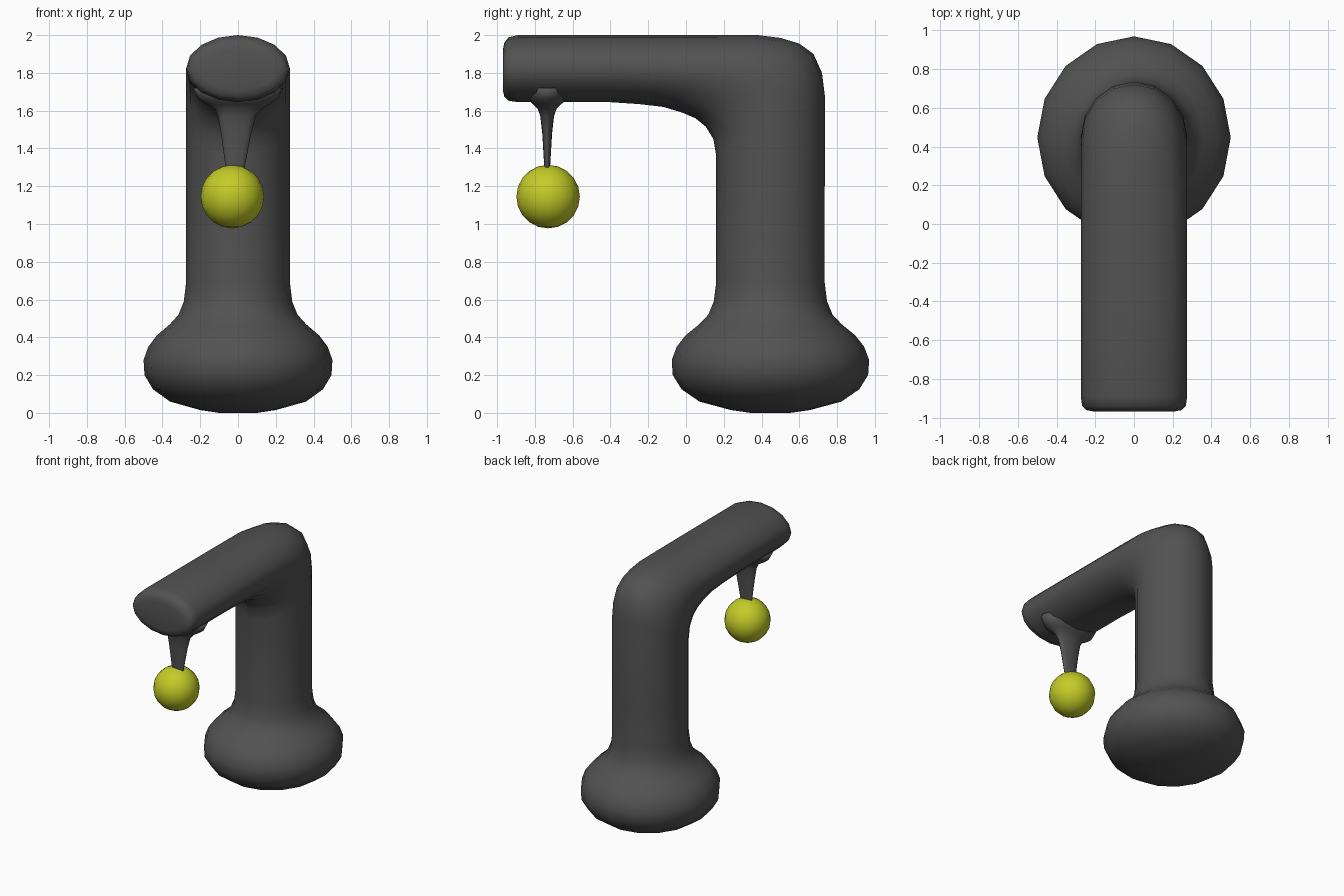
import bpy, bmesh, math
from mathutils import Vector

if "Cube" in bpy.data.objects:
    bpy.data.objects.remove(bpy.data.objects["Cube"])

SEG = 16


def material(name, rgb):
    m = bpy.data.materials.new(name)
    m.diffuse_color = (*rgb, 1)
    m.use_nodes = True
    m.node_tree.nodes["Principled BSDF"].inputs["Base Color"].default_value = m.diffuse_color
    return m


def loft(name, rings, mat):
    """Skin elliptical rings given as (centre, half axis A, half axis B)."""
    bm = bmesh.new()
    loops = []
    for c, a, b in rings:
        loops.append([bm.verts.new(c + a * math.cos(t) + b * math.sin(t))
                      for t in (2 * math.pi * i / SEG for i in range(SEG))])
    for lo, hi in zip(loops, loops[1:]):
        for i in range(SEG):
            j = (i + 1) % SEG
            bm.faces.new((lo[i], lo[j], hi[j], hi[i]))
    bm.faces.new(loops[0])
    bm.faces.new(loops[-1])
    bmesh.ops.recalc_face_normals(bm, faces=bm.faces)
    for f in bm.faces:
        f.smooth = True
    me = bpy.data.meshes.new(name)
    bm.to_mesh(me)
    bm.free()
    me.materials.append(mat)
    ob = bpy.data.objects.new(name, me)
    bpy.context.collection.objects.link(ob)
    return ob


def span(outer, inner, half_width):
    """Ring running from an outer to an inner (y, z) point."""
    o, i = Vector((0, *outer)), Vector((0, *inner))
    return (o + i) / 2, (o - i) / 2, Vector((half_width, 0, 0))


dark = material("dark_grey", (0.085, 0.085, 0.085))
yellow = material("yellow", (0.55, 0.6, 0.02))

# Rounded foot and upright column: (radius, z)
profile = [(0.1, 0.0), (0.2, 0.015), (0.36, 0.06), (0.45, 0.125), (0.495, 0.2),
           (0.5, 0.28), (0.475, 0.35), (0.43, 0.41), (0.36, 0.47), (0.315, 0.52),
           (0.287, 0.59), (0.275, 0.69), (0.275, 1.0)]
rings = [span((0.447 + 1.045 * r, z), (0.447 - 1.045 * r, z), r) for r, z in profile]

# Elbow and horizontal arm: outer point, inner point, half width
W = 0.275
rings += [span(*s) for s in [
    ((0.735, 1.68), (0.16, 1.36), W),
    ((0.72, 1.80), (0.145, 1.45), W),
    ((0.675, 1.90), (0.105, 1.515), W),
    ((0.60, 1.955), (0.05, 1.56), W),
    ((0.50, 1.985), (-0.02, 1.59), W),
    ((0.38, 2.0), (-0.12, 1.62), W),
    ((0.15, 2.0), (-0.25, 1.635), W),
    ((-0.40, 2.0), (-0.40, 1.645), W),
    ((-0.89, 2.0), (-0.89, 1.645), W),
    ((-0.94, 1.988), (-0.94, 1.653), 0.268),
    ((-0.962, 1.96), (-0.962, 1.675), 0.245),
    ((-0.97, 1.92), (-0.97, 1.71), 0.2)]]
loft("lamp_body", rings, dark)

# Flared hanging stem: (centre x, half x, half y, z)
stem = [(-0.018, 0.045, 0.014, 1.25), (-0.015, 0.052, 0.016, 1.31),
        (-0.01, 0.08, 0.026, 1.48), (-0.006, 0.1, 0.036, 1.57),
        (0, 0.125, 0.05, 1.61), (0, 0.17, 0.075, 1.635),
        (0, 0.21, 0.11, 1.665), (0, 0.24, 0.12, 1.72)]
loft("hanging_stem", [(Vector((cx, -0.735, z)), Vector((hx, 0, 0)), Vector((0, hy, 0)))
                      for cx, hx, hy, z in stem], dark)

# Round bulb
bpy.ops.mesh.primitive_uv_sphere_add(segments=16, ring_count=10, radius=0.168,
                                     location=(-0.03, -0.73, 1.145))
bulb = bpy.context.object
bulb.name = "bulb"
bulb.data.materials.append(yellow)
bpy.ops.object.shade_smooth()
